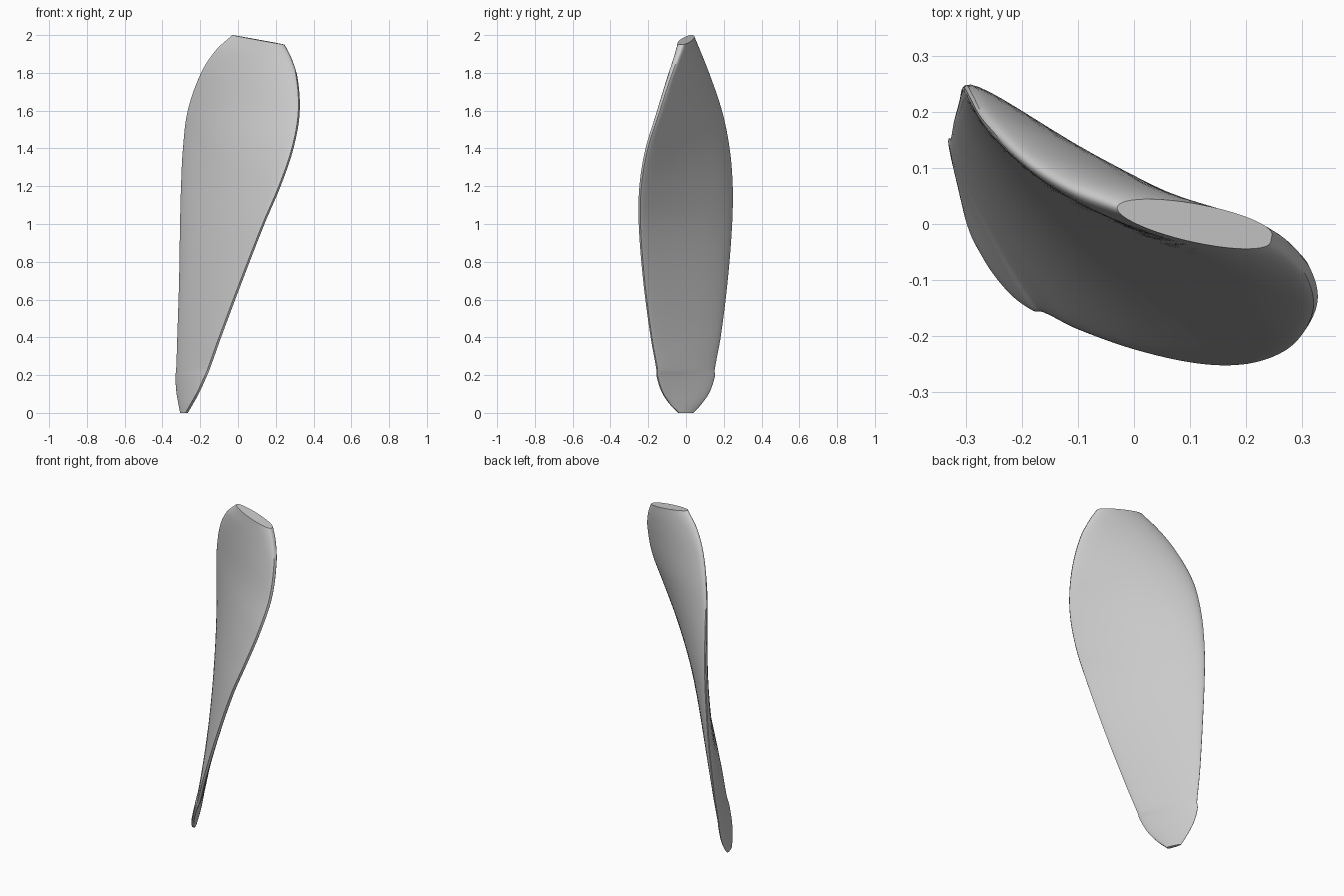
import bpy
import math
from mathutils import Vector

if "Cube" in bpy.data.objects:
    bpy.data.objects.remove(bpy.data.objects["Cube"], do_unlink=True)

SIDES = 48
STEPS = 8
BLUNT = 0.006

# Blade stations: height, leading edge x y, trailing edge x y, half thickness
STATIONS = [
    (0.00, -.305, .04, -.272, -.04, .006),
    (0.05, -.315, .085, -.243, -.087, .010),
    (0.11, -.325, .125, -.21, -.126, .012),
    (0.19, -.33, .152, -.173, -.152, .014),
    (0.23, -.326, .152, -.156, -.154, .015),
    (0.40, -.32, .183, -.095, -.184, .018),
    (0.70, -.31, .22, .018, -.223, .024),
    (1.00, -.305, .243, .135, -.246, .030),
    (1.20, -.30, .245, .22, -.242, .036),
    (1.40, -.29, .227, .288, -.21, .040),
    (1.60, -.265, .185, .323, -.15, .041),
    (1.80, -.195, .115, .313, -.09, .039),
    (1.92, -.117, .065, .28, -.05, .036),
    (2.00, -.03, .03, .245, -.026, .031),
]


def slope(i):
    """Rate of change of every station value with height."""
    low, high = STATIONS[max(0, i - 1)], STATIONS[min(len(STATIONS) - 1, i + 1)]
    return [(b - a) / (high[0] - low[0]) for a, b in zip(low, high)]


def smooth_stations():
    """Fill in stations along a smooth curve."""
    result = []
    for i in range(len(STATIONS) - 1):
        start, end = STATIONS[i], STATIONS[i + 1]
        gap = end[0] - start[0]
        for step in range(STEPS):
            t = step / STEPS
            ease = t * t * (3 - 2 * t)
            result.append([
                a + (b - a) * ease
                + gap * t * (1 - t) * (m * (1 - t) - n * t)
                for a, b, m, n in zip(start, end, slope(i), slope(i + 1))])
    result.append(STATIONS[-1])
    return result


def section(row):
    """Rounded leading edge, fuller front half and blunt trailing edge."""
    z, ax, ay, bx, by, half = row
    lead = Vector((ax, ay, z))
    trail = Vector((bx, by, z - 0.05 * (z / 2) ** 6))
    chord = trail - lead
    back = Vector((-chord.y, chord.x, 0)).normalized()
    fullness = 0.4 * math.sin(math.pi * z / 2)
    ring = []
    for k in range(SIDES):
        angle = math.tau * (k + 0.5) / SIDES
        along = (1 - math.cos(angle)) / 2
        bulge = half * math.sin(angle) * (1 + fullness * math.cos(angle))
        bulge += math.copysign(BLUNT * along, math.sin(angle))
        ring.append(lead + chord * along + back * bulge)
    return ring


# Loft the rings and close both ends
verts, faces = [], []
rings = [section(row) for row in smooth_stations()]
for ring in rings:
    verts.extend(ring)
for r in range(len(rings) - 1):
    for k in range(SIDES):
        n = (k + 1) % SIDES
        low, high = r * SIDES, (r + 1) * SIDES
        faces.append((low + n, low + k, high + k, high + n))
top = (len(rings) - 1) * SIDES
faces.append(tuple(range(SIDES)))
faces.append(tuple(reversed(range(top, top + SIDES))))

mesh = bpy.data.meshes.new("twisted_blade")
mesh.from_pydata(verts, [], faces)
blade = bpy.data.objects.new("twisted_blade", mesh)
bpy.context.collection.objects.link(blade)

# Plain grey finish
grey = bpy.data.materials.new("plain_grey")
grey.use_nodes = True
color = (0.6, 0.6, 0.6, 1)
grey.diffuse_color = color
grey.node_tree.nodes["Principled BSDF"].inputs["Base Color"].default_value = color
mesh.materials.append(grey)

# Smooth skin with sharp end caps
bpy.ops.object.select_all(action='DESELECT')
blade.select_set(True)
bpy.context.view_layer.objects.active = blade
bpy.ops.object.shade_smooth_by_angle(angle=math.radians(40))
